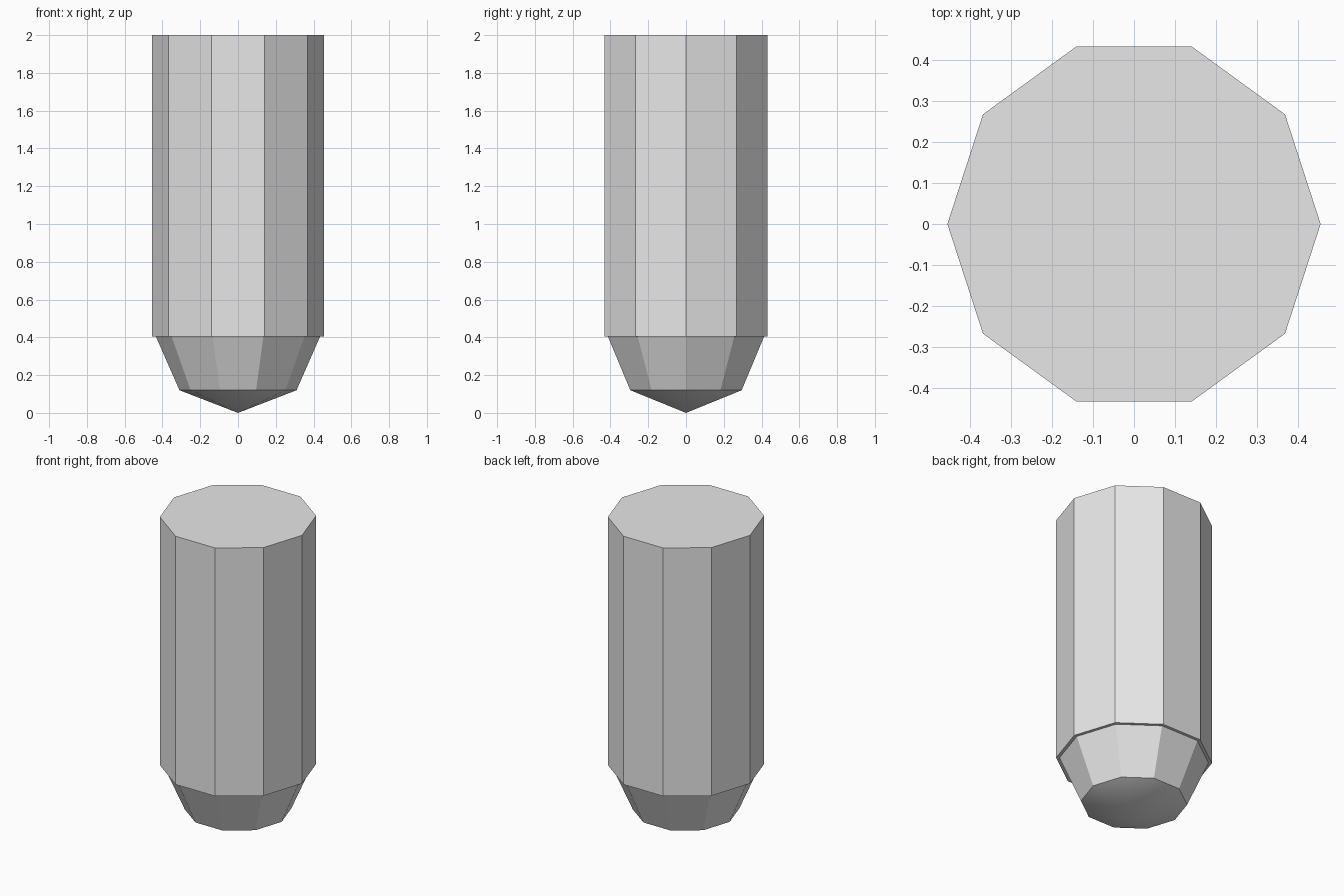
import bpy
import bmesh
from math import cos, sin, tau

SIDES = 10

cube = bpy.data.objects.get("Cube")
if cube:
    bpy.data.objects.remove(cube, do_unlink=True)

grey = bpy.data.materials.new("light grey")
grey.use_nodes = True
colour = (0.8, 0.8, 0.8, 1)
grey.diffuse_color = colour
grey.node_tree.nodes["Principled BSDF"].inputs["Base Color"].default_value = colour


def turned_part(name, profile, smooth=False):
    """Sweep a (radius, height) profile, bottom to top, into a ten-sided part.
    A radius of zero makes a point."""
    bm = bmesh.new()
    rings = []
    for r, z in profile:
        count = SIDES if r else 1
        rings.append([bm.verts.new((r * cos(tau * i / count), r * sin(tau * i / count), z))
                      for i in range(count)])
    for low, high in zip(rings, rings[1:]):
        for i in range(SIDES):
            j = (i + 1) % SIDES
            if len(low) == 1:
                bm.faces.new((low[0], high[j], high[i]))
            else:
                bm.faces.new((low[i], low[j], high[j], high[i]))
    if name == "shaft":
        bm.faces.new(rings[-1])  # flat top
    for face in bm.faces:
        face.smooth = smooth
    mesh = bpy.data.meshes.new(name)
    bm.to_mesh(mesh)
    bm.free()
    mesh.materials.append(grey)
    obj = bpy.data.objects.new(name, mesh)
    bpy.context.collection.objects.link(obj)
    return obj


# Straight shaft with a narrow ledge underneath
turned_part("shaft", [(0.435, 0.405), (0.455, 0.405), (0.455, 2.0)])
# Tapered collar below the ledge
turned_part("tapered_collar", [(0.31, 0.12), (0.435, 0.405)])
# Blunt pointed tip
turned_part("tip", [(0, 0), (0.31, 0.12)], smooth=True)
